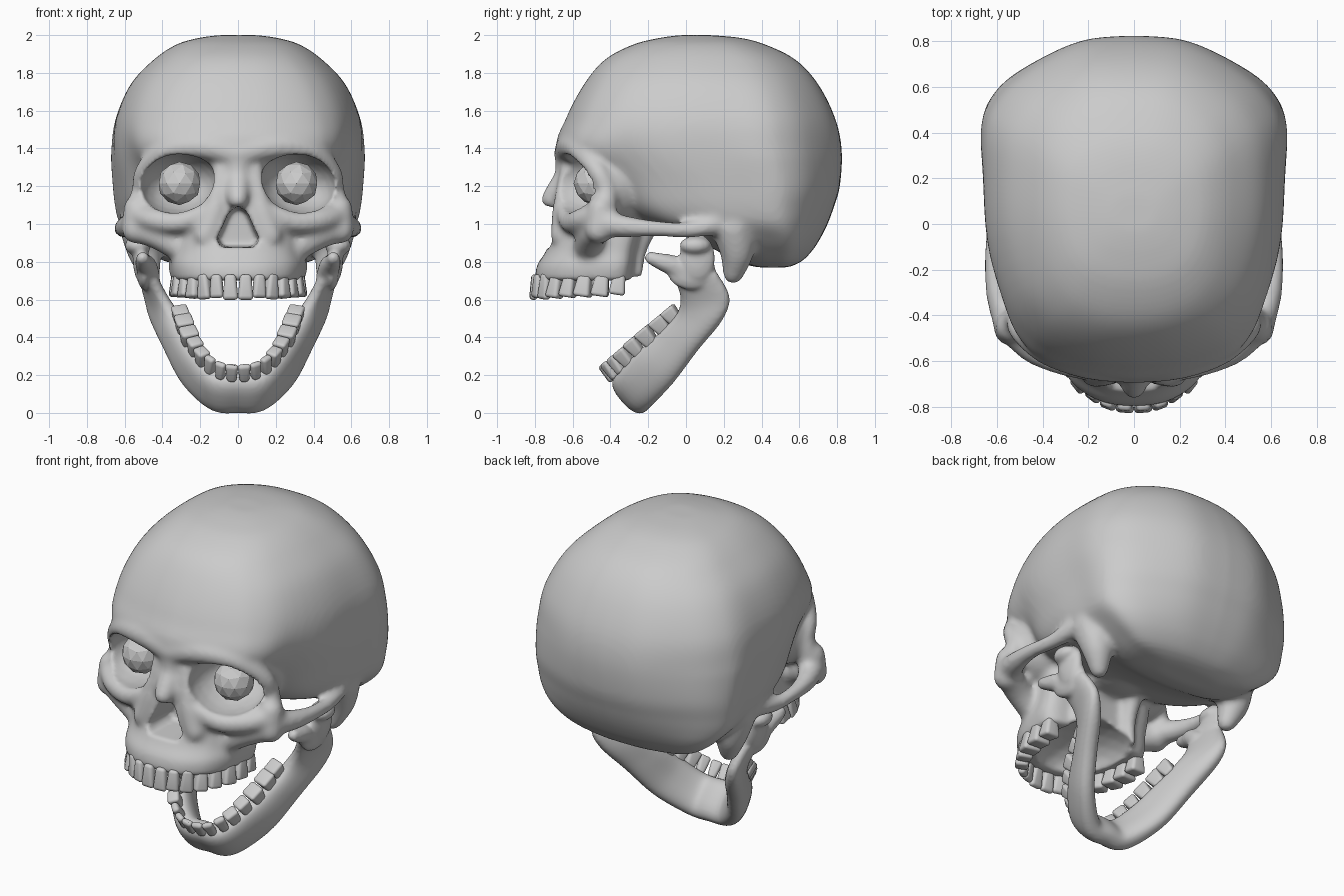
import bpy, bmesh, math
from mathutils import Vector, Matrix

if "Cube" in bpy.data.objects:
    bpy.data.objects.remove(bpy.data.objects["Cube"])


def spline(pts, n):
    """Catmull-Rom through tuples of any length, n steps per span."""
    out = []
    for i in range(len(pts) - 1):
        p0, p1, p2 = pts[max(i - 1, 0)], pts[i], pts[i + 1]
        p3 = pts[min(i + 2, len(pts) - 1)]
        for k in range(n):
            t = k / n
            out.append(tuple(0.5 * (2 * b + (c - a) * t + (2 * a - 5 * b + 4 * c - d) * t * t
                                    + (3 * b - a - 3 * c + d) * t ** 3)
                             for a, b, c, d in zip(p0, p1, p2, p3)))
    return out + [tuple(pts[-1])]


def loft(bm, rings):
    rows = [[bm.verts.new(p) for p in r] for r in rings]
    n = len(rows[0])
    for a, b in zip(rows, rows[1:]):
        for i in range(n):
            bm.faces.new((a[i], a[(i + 1) % n], b[(i + 1) % n], b[i]))
    bm.faces.new(rows[0])
    bm.faces.new(rows[-1])


def blob(bm, loc, rad, rot=Matrix(), sub=3):
    bmesh.ops.create_icosphere(bm, subdivisions=sub, radius=1,
                               matrix=Matrix.Translation(loc) @ rot @ Matrix.Diagonal((*rad, 1)))


def tube(bm, pts, n=6, both=True):
    """Chain of balls (x, y, z, radius) on both sides; the remesh fuses them."""
    for x, y, z, r in spline(pts, n):
        for s in ((1, -1) if both else (1,)):
            blob(bm, (s * x, y, z), (r, r, r), sub=2)


def stack(bm, levels, plan, pinch=0.0):
    """Loft of horizontal sections (z, front y, back y, half width); plan is (depth -1..1, width 0..1)."""
    half = spline(plan, 4)
    full = half + [(c, -w) for c, w in reversed(half[1:-1])]
    rings = []
    for z, yf, yb, hw in spline(levels, 5):
        ring = []
        k = min(max((z - 1.35) / 0.5, 0), 1) * 0.6  # rounder towards the crown
        for c, w in full:
            w = w * (1 - k) + k * math.copysign(max(1 - c * c, 0) ** 0.4, w)
            y = (yf + yb) / 2 + (yb - yf) / 2 * c
            x = w * hw * (1 - pinch * math.exp(-((y + 0.36) / 0.15) ** 2 - ((z - 1.25) / 0.2) ** 2))
            ring.append((x, y, z))
        rings.append(ring)
    loft(bm, rings)


def finish(name, bm, smooth=True):
    bmesh.ops.recalc_face_normals(bm, faces=bm.faces)
    me = bpy.data.meshes.new(name)
    bm.to_mesh(me)
    bm.free()
    ob = bpy.data.objects.new(name, me)
    bpy.context.collection.objects.link(ob)
    for p in me.polygons:
        p.use_smooth = smooth
    return ob


def fuse(ob, voxel, passes):
    m = ob.modifiers.new("fuse", 'REMESH')
    m.mode, m.voxel_size, m.use_smooth_shade = 'VOXEL', voxel, True
    m = ob.modifiers.new("soften", 'SMOOTH')
    m.factor, m.iterations = 0.5, passes


def bake(ob):
    dg = bpy.context.evaluated_depsgraph_get()
    ob.data = bpy.data.meshes.new_from_object(ob.evaluated_get(dg))
    ob.modifiers.clear()


# --- Cranium and face ---
bm = bmesh.new()
stack(bm, [(2.0, -.03, .13, .10), (1.985, -.14, .29, .21), (1.95, -.28, .42, .33),
           (1.87, -.43, .58, .45), (1.74, -.54, .70, .575), (1.56, -.635, .79, .655),
           (1.39, -.68, .825, .672), (1.2, -.48, .815, .662), (1.08, -.36, .78, .648),
           (1.0, -.22, .75, .625), (.93, .0, .715, .57), (.86, .16, .67, .49),
           (.80, .27, .61, .38), (.77, .38, .54, .2)],
      [(-1, 0), (-.975, .27), (-.9, .55), (-.8, .72), (-.6, .86), (-.2, .955), (.17, .985),
       (.44, 1.0), (.6, .945), (.75, .80), (.9, .53), (.98, .29), (1, 0)], 0.08)
# upper jaw
stack(bm, [(.70, -.80, -.29, .345), (.78, -.79, -.28, .36), (.85, -.745, -.27, .35),
           (.93, -.715, -.25, .35), (1.03, -.70, -.23, .34), (1.12, -.67, -.22, .25),
           (1.25, -.60, -.2, .16)],
      [(-1, 0), (-.97, .28), (-.85, .53), (-.6, .77), (-.2, .93), (.3, 1), (.8, 1), (1, .7), (1, 0)])
# brow and outer eye rim
tube(bm, [(0, -.625, 1.37, .078), (.2, -.615, 1.41, .07), (.38, -.56, 1.385, .062),
          (.49, -.47, 1.28, .058), (.51, -.42, 1.17, .058), (.53, -.44, 1.05, .075)])
# nose bridge, side of nose
tube(bm, [(0, -.61, 1.32, .085), (0, -.625, 1.25, .075), (0, -.67, 1.18, .07), (0, -.715, 1.13, .055)],
     both=False)
tube(bm, [(.08, -.61, 1.28, .06), (.12, -.64, 1.08, .07), (.17, -.65, .94, .07)])
# lower eye rim
tube(bm, [(.14, -.64, 1.07, .06), (.3, -.61, 1.01, .06), (.44, -.55, 1.02, .065),
          (.54, -.46, 1.05, .065)])
# cheekbone, buttress to upper jaw, cheek arch
tube(bm, [(.535, -.45, 1.08, .075), (.54, -.46, .97, .078)])
tube(bm, [(.52, -.46, .97, .075), (.42, -.50, .94, .08), (.31, -.52, .88, .08)])
tube(bm, [(.55, -.42, 1.0, .075), (.595, -.3, .985, .058), (.615, -.15, .975, .045),
          (.60, .02, .97, .046), (.57, .16, 1.0, .06)])
# bump behind the ear
tube(bm, [(.51, .25, .98, .12), (.495, .27, .86, .095), (.465, .25, .735, .055)])
# skull base: centre, condyles, plates behind the palate
blob(bm, (0, -.08, 1.06), (.22, .3, .12))
tube(bm, [(.12, .27, .88, .06), (.1, .38, .83, .05)])
tube(bm, [(.16, -.2, 1.0, .06), (.17, -.25, .86, .045), (.19, -.26, .74, .035)])
# eye socket walls
for s in (1, -1):
    blob(bm, (s * .3, -.41, 1.2), (.235, .22, .22))
skull = finish("skull", bm)

# cutter: eye sockets, nose opening, palate
bm = bmesh.new()
for s in (1, -1):
    blob(bm, (s * .315, -.55, 1.215), (.205, .28, .16), Matrix.Rotation(s * .18, 4, 'Y'))
half = [(.06, 1.075), (.1, .985), (.135, .915), (.105, .868), (.03, .868)]
pear = [(.02, 1.11)] + half + [(-x, z) for x, z in reversed(half)] + [(-.02, 1.11)]
loft(bm, [[(x, -.95, z) for x, z in pear], [(x * .75, -.5, .95 + (z - .95) * .8) for x, z in pear]])
blob(bm, (0, -.42, .67), (.245, .32, .165))
cutter = finish("socket_cutter", bm)
cutter.hide_render = True

fuse(skull, .015, 7)
cut = skull.modifiers.new("sockets", 'BOOLEAN')
cut.operation, cut.solver, cut.object = 'DIFFERENCE', 'EXACT', cutter
fuse(skull, .014, 3)
bake(skull)
bpy.data.objects.remove(cutter)

# --- Lower jaw: stations of top edge, bottom edge, half thickness ---
side = [(0, -.37, .20, 0, -.205, .015, .068), (.12, -.36, .21, .12, -.195, .025, .066),
        (.215, -.27, .31, .265, -.075, .15, .06), (.275, -.15, .415, .365, .06, .33, .058),
        (.335, -.05, .52, .44, .19, .49, .055), (.40, -.03, .62, .475, .23, .61, .045),
        (.465, -.075, .74, .505, .165, .74, .04)]
left = [(-a, b, c, -d, e, f, g) for a, b, c, d, e, f, g in reversed(side[1:])]
st = spline(left + side, 6)
mid = [(Vector(s[:3]) + Vector(s[3:6])) / 2 for s in st]
rings = []
for i, s in enumerate(st):
    axis = (Vector(s[3:6]) - Vector(s[:3])) / 2
    tan = mid[min(i + 1, len(st) - 1)] - mid[max(i - 1, 0)]
    thick = tan.cross(axis).normalized() * s[6]
    ring = []
    for k in range(28):
        a = 2 * math.pi * k / 28
        ca, sa = math.cos(a), math.sin(a)
        ring.append(mid[i] + axis * math.copysign(abs(ca) ** .8, ca)
                    + thick * math.copysign(abs(sa) ** .8, sa))
    rings.append(ring)
bm = bmesh.new()
loft(bm, rings)
# front prong, then upper plate, neck and hinge knob
tube(bm, [(.47, .01, .72, .06), (.485, -.06, .775, .058), (.50, -.13, .80, .046), (.505, -.185, .82, .035)])
for s in (1, -1):
    blob(bm, (s * .495, .03, .75), (.042, .13, .10))
    blob(bm, (s * .515, .06, .82), (.042, .095, .13))
    blob(bm, (s * .53, .05, .885), (.07, .085, .05))
jaw = finish("lower_jaw", bm)
fuse(jaw, .012, 5)
bake(jaw)


# --- Teeth ---
def teeth(name, pts, sizes, crown):
    """Row of tapered blocks along pts, mirrored; sizes are width, depth, height."""
    row = [(-x, y, z) for x, y, z in reversed(pts)] + pts
    dims = sizes[::-1] + sizes
    d0 = Vector(crown).normalized()
    bm = bmesh.new()
    for i, p in enumerate(row):
        tan = Vector(row[min(i + 1, len(row) - 1)]) - Vector(row[max(i - 1, 0)])
        tan = (tan - d0 * tan.dot(d0)).normalized()
        out = d0.cross(tan)
        w, d, h = dims[i]
        for v in bmesh.ops.create_cube(bm, size=1)['verts']:
            k = 1.0 if v.co.z > 0 else .7
            depth = d * (1.7 - k if d < .07 else k)
            v.co = Vector(p) + tan * v.co.x * w * k + out * v.co.y * depth + d0 * v.co.z * h
    ob = finish(name, bm)
    b = ob.modifiers.new("round", 'BEVEL')
    b.width, b.segments = .026, 4
    bake(ob)


sizes = [(.084, .055, .135), (.078, .055, .125), (.08, .062, .135), (.084, .08, .125),
         (.084, .09, .12), (.095, .11, .12), (.098, .11, .12), (.09, .10, .11)]
teeth("upper_teeth",
      [(.04, -.80, .665), (.113, -.785, .67), (.178, -.745, .668), (.232, -.69, .67),
       (.272, -.62, .672), (.30, -.54, .675), (.312, -.45, .677), (.312, -.36, .68)],
      sizes, (0, -.15, -1))
low = [(w * (.84 if i < 3 else 1), d * .9, .105) for i, (w, d, h) in enumerate(sizes)]
teeth("lower_teeth",
      [(.033, -.418, .213), (.093, -.405, .225), (.148, -.37, .255), (.192, -.325, .292),
       (.228, -.27, .345), (.26, -.205, .40), (.285, -.13, .46), (.305, -.07, .51)],
      low, (0, -.63, .77))

# --- Low-poly eyeballs ---
for s, n in ((1, "left_eyeball"), (-1, "right_eyeball")):
    bm = bmesh.new()
    blob(bm, (s * .31, -.48, 1.215), (.115, .115, .115), sub=2)
    finish(n, bm, smooth=False)
